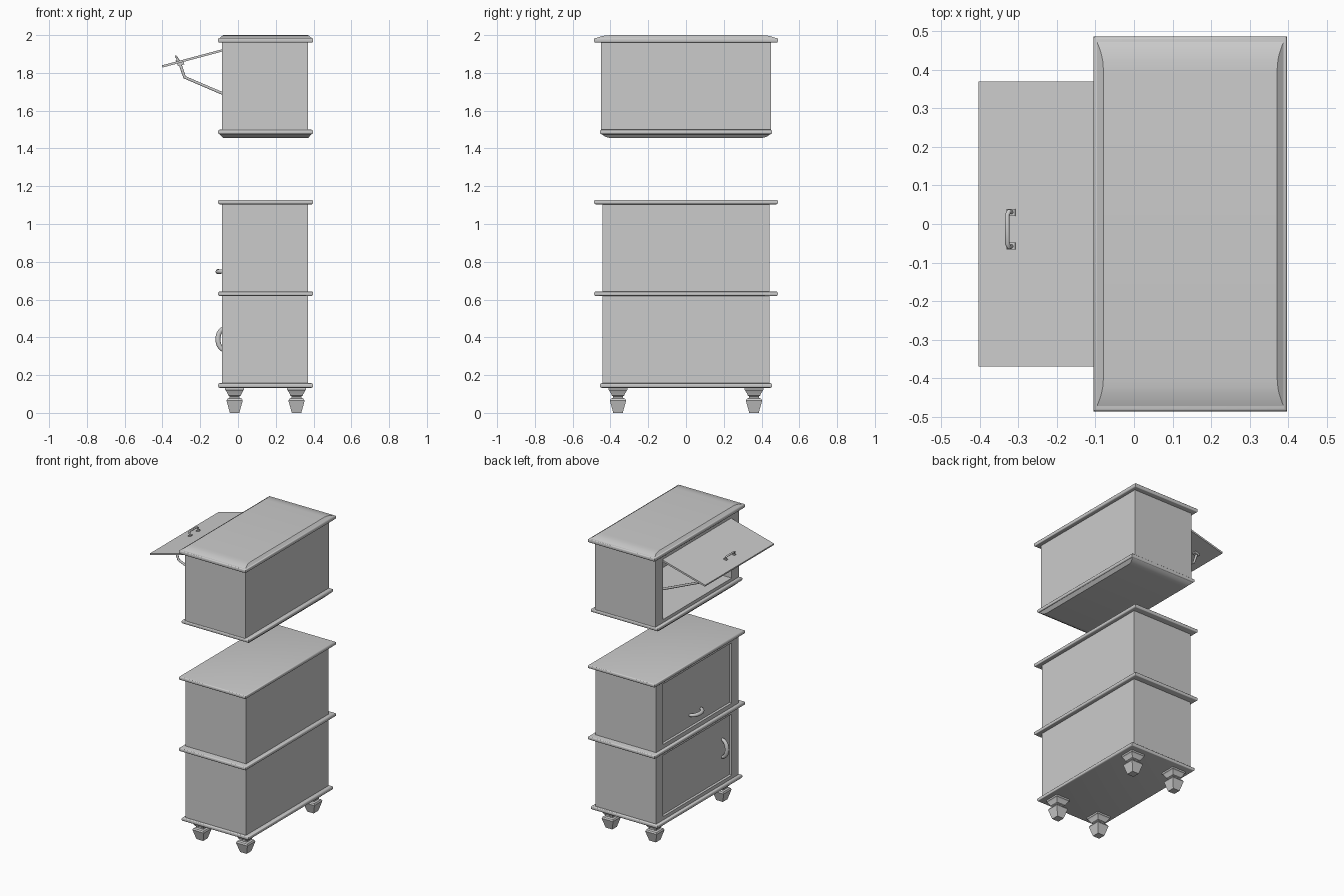
import bpy, math
from mathutils import Matrix, Vector

if "Cube" in bpy.data.objects:
    bpy.data.objects.remove(bpy.data.objects["Cube"])


def finish(ob, angle=30):
    bpy.ops.object.select_all(action='DESELECT')
    ob.select_set(True)
    bpy.context.view_layer.objects.active = ob
    bpy.ops.object.shade_smooth_by_angle(angle=math.radians(angle))
    return ob


def loft(name, rings, angle=30):
    """Skin a stack of four-cornered rings and cap both ends."""
    verts = [p for r in rings for p in r]
    n = len(rings)
    faces = [(3, 2, 1, 0), tuple(4 * (n - 1) + i for i in range(4))]
    for k in range(n - 1):
        for i in range(4):
            j = (i + 1) % 4
            faces.append((4 * k + i, 4 * k + j, 4 * k + 4 + j, 4 * k + 4 + i))
    me = bpy.data.meshes.new(name)
    me.from_pydata(verts, [], faces)
    ob = bpy.data.objects.new(name, me)
    bpy.context.collection.objects.link(ob)
    return finish(ob, angle)


def flat_ring(cx, cy, hx, hy, z):
    return [(cx - hx, cy - hy, z), (cx + hx, cy - hy, z),
            (cx + hx, cy + hy, z), (cx - hx, cy + hy, z)]


def upright_ring(x, hy, z0, z1):
    return [(x, hy, z0), (x, -hy, z0), (x, -hy, z1), (x, hy, z1)]


def box(name, centre, size, tilt=0):
    hx, hy, hz = (s / 2 for s in size)
    ob = loft(name, [flat_ring(0, 0, hx, hy, -hz), flat_ring(0, 0, hx, hy, hz)])
    ob.data.transform(Matrix.Translation(centre) @ Matrix.Rotation(tilt, 4, 'Y'))
    return ob


def tube(name, pts, radius, radii=None, smooth=True):
    """Swept round bar through the points."""
    cu = bpy.data.curves.new(name, 'CURVE')
    cu.dimensions = '3D'
    cu.bevel_depth = radius
    cu.bevel_resolution = 3
    cu.use_fill_caps = True
    sp = cu.splines.new('POLY')
    sp.points.add(len(pts) - 1)
    for i, p in enumerate(pts):
        sp.points[i].co = (*p, 1)
        sp.points[i].radius = radii[i] if radii else 1
        sp.use_smooth = smooth
    ob = bpy.data.objects.new(name, cu)
    bpy.context.collection.objects.link(ob)
    bpy.ops.object.select_all(action='DESELECT')
    ob.select_set(True)
    bpy.context.view_layer.objects.active = ob
    bpy.ops.object.convert(target='MESH')
    return finish(bpy.context.view_layer.objects.active, 50)


CX, HX = 0.146, 0.251          # slab centre and half depth
BACK, FACE = 0.37, -0.085      # body back and door side


def slab_rings(hy, z0, z1, r=0.008):
    steps = [math.radians(a) for a in (0, 30, 60, 90)]
    prof = [(z0 + r - r * math.cos(a), r - r * math.sin(a)) for a in steps]
    prof += [(z1 - r + r * math.sin(a), r - r * math.cos(a)) for a in steps]
    return [flat_ring(CX, 0, HX - i, hy - i, z) for z, i in prof]


# Flat moulded slabs of the lower cabinet
for name, hy, z0, z1 in (("base_slab", 0.455, 0.133, 0.157),
                         ("middle_slab", 0.486, 0.619, 0.643),
                         ("counter_slab", 0.486, 1.104, 1.128)):
    loft(name, slab_rings(hy, z0, z1), 50)

# Upper cabinet slabs with a shallow domed cap above / below
loft("upper_floor_slab", slab_rings(0.455, 1.475, 1.499), 50)
loft("crown_slab", slab_rings(0.486, 1.96, 1.986), 50)
steps = [i / 10 for i in range(11)]


def cap(hy, inset, z0, z1):
    return [flat_ring(CX, 0, HX - 0.004 - 0.022 * t,
                      hy - 0.004 - inset * (1 - math.sqrt(1 - t)),
                      z0 + (z1 - z0) * t) for t in steps]


loft("crown_dome", cap(0.486, 0.085, 1.982, 2.0), 20)
loft("upper_bottom_dome", cap(0.455, 0.055, 1.479, 1.455)[::-1], 20)


# Bodies with a pocket in the door side
def body(name, hy, z0, z1, o0, o1, depth):
    return loft(name, [upright_ring(FACE + depth, 0.37, o0, o1),
                       upright_ring(FACE, 0.37, o0, o1),
                       upright_ring(FACE, hy, z0, z1),
                       upright_ring(BACK, hy, z0, z1)][::-1])


body("lower_body", 0.442, 0.15, 0.625, 0.18, 0.595, 0.03)
body("middle_body", 0.442, 0.637, 1.11, 0.67, 1.08, 0.03)
body("upper_body", 0.45, 1.493, 1.965, 1.52, 1.93, 0.435)

# Closed doors set into the lower pockets
box("lower_door", (FACE + 0.023, 0, 0.3875), (0.016, 0.736, 0.411))
box("middle_door", (FACE + 0.023, 0, 0.875), (0.016, 0.736, 0.406))

# Crescent pulls on the closed doors
arc = [math.pi * i / 12 for i in range(13)]
taper = [0.75 + 0.35 * math.sin(a) for a in arc]
tube("lower_pull", [(-0.066 - 0.04 * math.sin(a), -0.29, 0.39 + 0.06 * math.cos(a))
                    for a in arc], 0.013, taper)
tube("middle_pull", [(-0.066 - 0.04 * math.sin(a), 0.06 * math.cos(a), 0.748)
                     for a in arc], 0.012, taper)

# Raised flap door of the upper cabinet
outer, hinge = Vector((-0.402, 0, 1.834)), Vector((-0.065, 0, 1.924))
d = hinge - outer
tilt = -math.atan2(d.z, d.x)
box("flap_door", (outer + hinge) / 2, (d.length, 0.74, 0.012), tilt)

# Folding stays under the flap
for side, s in (("left", -1), ("right", 1)):
    y = 0.235 * s
    tube(side + "_stay", [(0.10, y, 1.613), (-0.283, y, 1.777), (-0.308, y, 1.85)], 0.008)
    box(side + "_stay_bracket", (-0.303, y, 1.848), (0.035, 0.025, 0.016), tilt)

# Bail handle on the flap
for side, y in (("left", -0.057), ("right", 0.03)):
    box(side + "_handle_foot", (-0.318, y, 1.862), (0.022, 0.018, 0.012), tilt)
tube("flap_handle", [(-0.316, -0.057, 1.86), (-0.324, -0.06, 1.882), (-0.329, -0.05, 1.887),
                     (-0.329, 0.023, 1.887), (-0.324, 0.033, 1.882), (-0.316, 0.03, 1.86)], 0.006)

# Four square turned feet
foot = [(0.0, 0.025), (0.065, 0.043), (0.075, 0.038), (0.08, 0.027), (0.088, 0.027),
        (0.092, 0.033), (0.098, 0.035), (0.118, 0.046), (0.122, 0.051), (0.136, 0.051)]
for xn, x in (("front", -0.018), ("back", 0.31)):
    for yn, y in (("left", -0.36), ("right", 0.36)):
        loft(f"{xn}_{yn}_foot", [flat_ring(x, y, h, h, z) for z, h in foot], 20)
